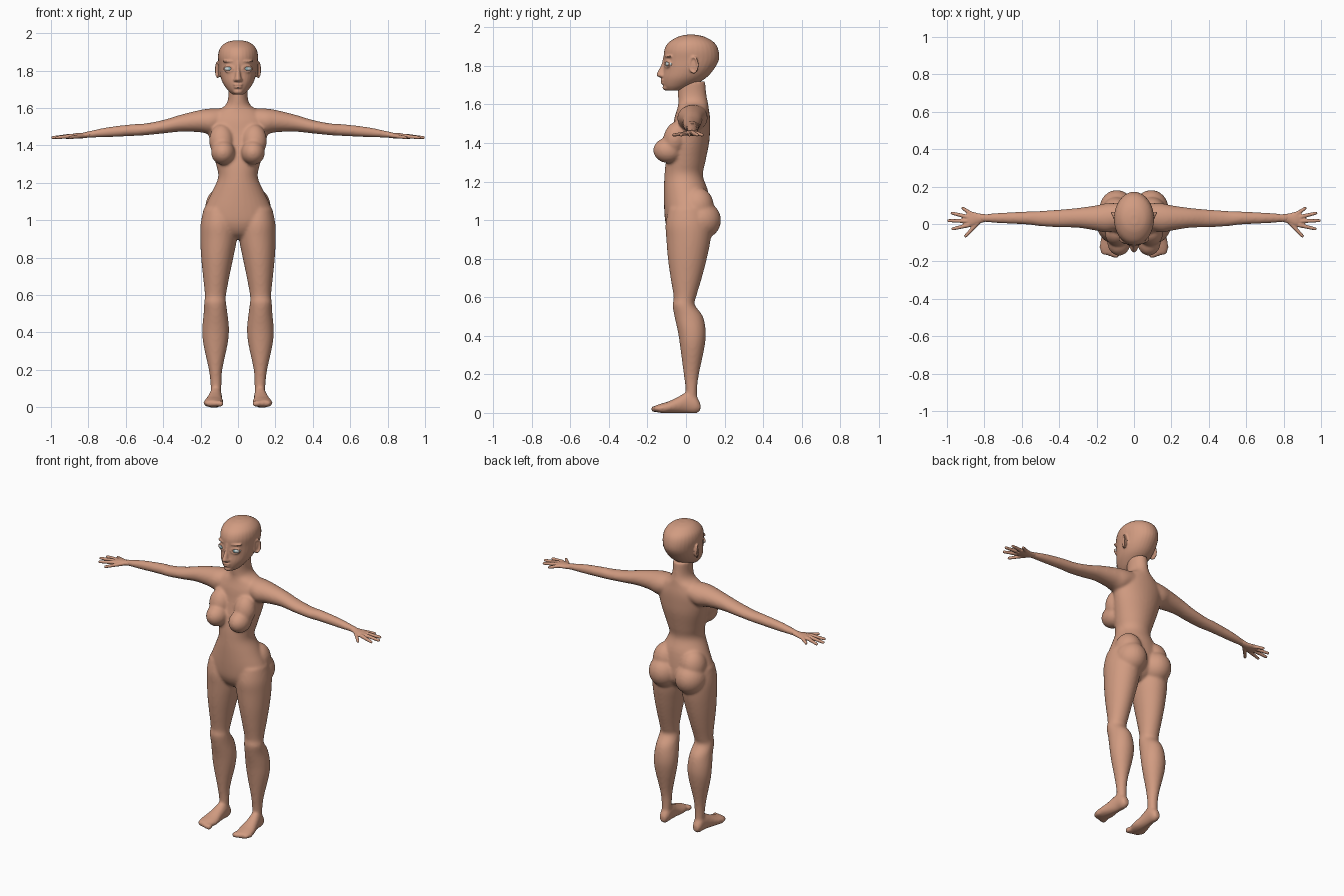
import bpy, bmesh, math
from mathutils import Vector, Matrix

cube = bpy.data.objects.get("Cube")
if cube:
    bpy.data.objects.remove(cube)


def material(name, rgb):
    m = bpy.data.materials.new(name)
    m.use_nodes = True
    m.diffuse_color = (*rgb, 1)
    bsdf = m.node_tree.nodes["Principled BSDF"]
    bsdf.inputs["Base Color"].default_value = (*rgb, 1)
    bsdf.inputs["Roughness"].default_value = 0.7
    return m


SKIN = material("skin", (0.64, 0.33, 0.22))
WHITE = material("eye white", (0.62, 0.68, 0.68))
IRIS = material("iris blue", (0.25, 0.42, 0.46))


def spline(rows, steps=4):
    """Smoothly fill in extra stations between the given ones."""
    out = []
    for i in range(len(rows) - 1):
        quad = [Vector(rows[max(0, min(len(rows) - 1, i + k))]) for k in (-1, 0, 1, 2)]
        a, b, c, d = quad
        for s in range(steps):
            t = s / steps
            out.append(b + t * 0.5 * ((c - a) + t * ((2 * a - 5 * b + 4 * c - d)
                       + t * (3 * b - a - 3 * c + d))))
    return out + [Vector(rows[-1])]


def loft(bm, axis, rows, sides=32):
    """Rows: position on axis, then min/max on the two other axes."""
    others = [k for k in range(3) if k != axis]
    rings = []
    for t, a0, a1, b0, b1 in spline(rows):
        ring = []
        for i in range(sides):
            ang = math.tau * i / sides
            p = Vector()
            p[axis] = t
            p[others[0]] = (a0 + a1) / 2 + (a1 - a0) / 2 * math.cos(ang)
            p[others[1]] = (b0 + b1) / 2 + (b1 - b0) / 2 * math.sin(ang)
            ring.append(bm.verts.new(p))
        rings.append(ring)
    for lo, hi in zip(rings, rings[1:]):
        for i in range(sides):
            j = (i + 1) % sides
            bm.faces.new((lo[i], lo[j], hi[j], hi[i]))
    bm.faces.new(rings[0])
    bm.faces.new(rings[-1])


def blob(bm, centre, radii, turn=0, axis="X"):
    m = Matrix.Translation(centre) @ Matrix.Rotation(turn, 4, axis) @ Matrix.Diagonal((*radii, 1))
    bmesh.ops.create_uvsphere(bm, u_segments=24, v_segments=16, radius=1, matrix=m)


def rod(bm, start, end, r0, r1):
    """Tapered finger with rounded ends."""
    a, b = Vector(start), Vector(end)
    m = Matrix.Translation((a + b) / 2) @ (b - a).to_track_quat("Z", "Y").to_matrix().to_4x4()
    bmesh.ops.create_cone(bm, cap_ends=True, segments=16, radius1=r0, radius2=r1,
                          depth=(b - a).length, matrix=m)
    blob(bm, a, (r0,) * 3)
    blob(bm, b, (r1,) * 3)


def loop(bm, centre, half_a, half_b, r, tilt):
    """Oval rim in the xz plane, turned about z."""
    m = Matrix.Translation(centre) @ Matrix.Rotation(tilt, 4, "Z")
    n, k = 32, 8
    grid = []
    for i in range(n):
        u = math.tau * i / n
        row = []
        for j in range(k):
            v = math.tau * j / k
            w = r * math.cos(v)
            row.append(bm.verts.new(m @ Vector(((half_a + w) * math.cos(u), r * math.sin(v),
                                                (half_b + w) * math.sin(u)))))
        grid.append(row)
    for i in range(n):
        for j in range(k):
            i2, j2 = (i + 1) % n, (j + 1) % k
            bm.faces.new((grid[i][j], grid[i2][j], grid[i2][j2], grid[i][j2]))


def finish(name, bm, mat, voxel=0, smooth=0):
    """Mirror to both sides, fuse into one skin and soften."""
    bmesh.ops.recalc_face_normals(bm, faces=bm.faces)
    me = bpy.data.meshes.new(name)
    bm.to_mesh(me)
    bm.free()
    ob = bpy.data.objects.new(name, me)
    bpy.context.collection.objects.link(ob)
    me.materials.append(mat)
    bpy.ops.object.select_all(action="DESELECT")
    ob.select_set(True)
    bpy.context.view_layer.objects.active = ob
    ob.modifiers.new("mirror", "MIRROR").use_mirror_merge = False
    if voxel:
        rem = ob.modifiers.new("fuse", "REMESH")
        rem.mode = "VOXEL"
        rem.voxel_size = voxel
        soft = ob.modifiers.new("soften", "SMOOTH")
        soft.factor, soft.iterations = 0.5, smooth
    for mod in list(ob.modifiers):
        bpy.ops.object.modifier_apply(modifier=mod.name)
    bpy.ops.object.shade_smooth()
    return ob


# Body: torso, bust, seat, arms, legs and feet
body = bmesh.new()
loft(body, 2, [
    (.9, -.05, .05, -.04, .06), (.93, -.12, .12, -.08, .1), (.98, -.188, .188, -.105, .13),
    (1.05, -.184, .184, -.113, .13), (1.15, -.14, .14, -.115, .115),
    (1.23, -.106, .106, -.112, .088), (1.3, -.118, .118, -.105, .1),
    (1.4, -.145, .145, -.085, .12), (1.47, -.16, .16, -.07, .125),
    (1.53, -.165, .165, -.06, .125), (1.58, -.125, .125, -.045, .118),
    (1.61, -.072, .072, -.04, .114), (1.65, -.053, .053, -.042, .106),
    (1.72, -.052, .052, -.045, .1)])
blob(body, (.08, -.092, 1.362), (.064, .078, .066))
blob(body, (.088, -.055, 1.425), (.066, .062, .09), -.25)
blob(body, (.092, .078, 1.0), (.094, .104, .1))
blob(body, (.095, .06, 1.07), (.08, .085, .1))
loft(body, 0, [
    (.06, -.02, .11, 1.49, 1.6), (.14, -.045, .112, 1.46, 1.598), (.2, -.036, .1, 1.47, 1.59),
    (.3, -.02, .086, 1.474, 1.566), (.4, -.018, .077, 1.464, 1.536),
    (.5, -.012, .07, 1.454, 1.517), (.57, -.003, .067, 1.45, 1.513),
    (.7, .003, .061, 1.444, 1.497), (.8, .01, .053, 1.441, 1.476), (.83, .008, .054, 1.44, 1.47)])
loft(body, 2, [
    (.04, .092, .143, 0, .06), (.12, .088, .147, -.002, .058), (.2, .084, .156, -.012, .067),
    (.34, .055, .186, -.03, .096), (.42, .048, .191, -.042, .103), (.5, .056, .184, -.06, .088),
    (.56, .064, .181, -.07, .046), (.6, .064, .177, -.064, .052), (.7, .046, .187, -.08, .082),
    (.8, .025, .197, -.094, .108), (.9, .006, .202, -.102, .128),
    (.98, .006, .2, -.106, .13), (1.06, .02, .184, -.09, .11)])
loft(body, 1, [
    (-.165, .095, .172, .006, .036), (-.13, .082, .184, 0, .048), (-.09, .078, .18, -.002, .06),
    (-.04, .084, .165, -.002, .084), (.01, .086, .152, -.002, .11),
    (.05, .088, .148, -.003, .09), (.075, .1, .136, .01, .05)])
for i in range(5):
    blob(body, (.09 + i * .02, -.16 + i * i * .0025, .02), (.013 - i * .001, .025, .018))
finish("body", body, SKIN, .008, 8)

# Hands: palm and five spread fingers
hand = bmesh.new()
loft(hand, 0, [
    (.79, .012, .052, 1.443, 1.475), (.83, .002, .057, 1.438, 1.468),
    (.865, -.014, .066, 1.437, 1.466), (.895, -.014, .062, 1.438, 1.46)], 20)
for start, end in (((.83, .012), (.9, -.064)), ((.885, -.006), (.968, -.026)),
                   ((.895, .016), (.991, .018)), ((.89, .038), (.972, .058)),
                   ((.868, .053), (.915, .084))):
    rod(hand, (*start, 1.451), (*end, 1.442), .012, .0085)
finish("hands", hand, SKIN, .004, 4)

# Head: skull, jaw, nose, lips, brows, eyelids and ears
head = bmesh.new()
loft(head, 2, [
    (1.672, -.028, .028, -.098, -.03), (1.695, -.054, .054, -.116, .03),
    (1.735, -.082, .082, -.122, .1), (1.78, -.097, .097, -.116, .143),
    (1.83, -.103, .103, -.115, .17), (1.88, -.107, .107, -.113, .169),
    (1.92, -.096, .096, -.092, .148), (1.95, -.064, .064, -.045, .1),
    (1.962, -.02, .02, 0, .05)])
loft(head, 2, [
    (1.738, -.012, .012, -.13, -.09), (1.75, -.02, .02, -.153, -.09),
    (1.77, -.016, .016, -.147, -.09), (1.81, -.011, .011, -.127, -.09),
    (1.85, -.014, .014, -.118, -.08)], 16)
blob(head, (.014, -.122, 1.75), (.011, .014, .01))
blob(head, (0, -.118, 1.726), (.026, .014, .007))
blob(head, (0, -.117, 1.711), (.022, .014, .007))
blob(head, (0, -.1, 1.688), (.026, .022, .016))
blob(head, (.05, -.093, 1.85), (.036, .013, .007), .4, "Z")
loop(head, (.05, -.099, 1.81), .028, .015, .005, .42)
loop(head, (.109, .04, 1.805), .022, .04, .006, math.radians(65))
blob(head, (.1, .042, 1.805), (.008, .022, .038), -.4, "Z")
finish("head", head, SKIN, .005, 4)

# Eyes: flattened balls with a small iris
eyes = bmesh.new()
blob(eyes, (.05, -.087, 1.81), (.027, .018, .015), .42, "Z")
finish("eyes", eyes, WHITE)
irises = bmesh.new()
blob(irises, (.047, -.1, 1.81), (.01, .007, .011), .42, "Z")
finish("irises", irises, IRIS)
